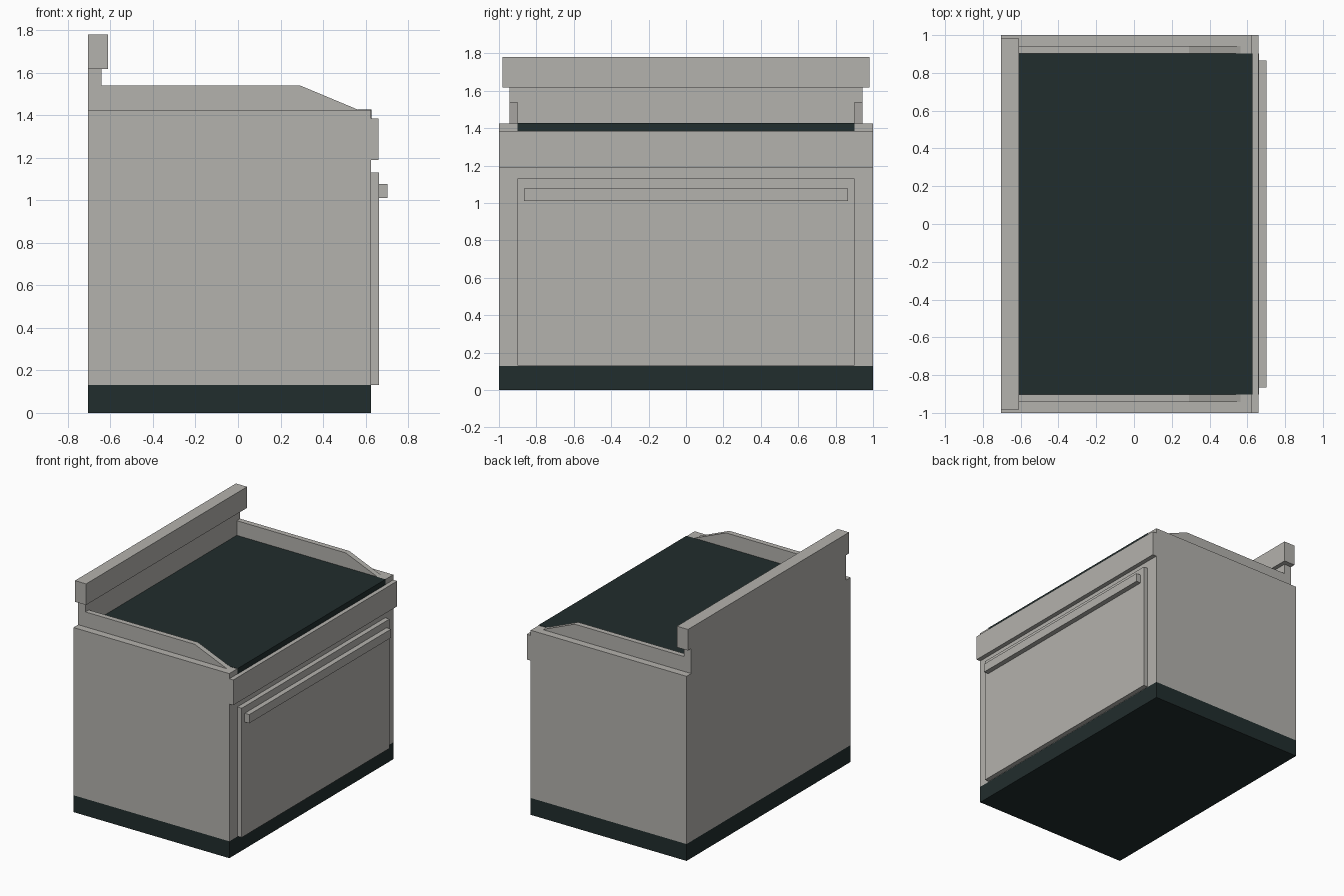
import bpy, bmesh

if "Cube" in bpy.data.objects:
    bpy.data.objects.remove(bpy.data.objects["Cube"])


def material(name, rgb):
    m = bpy.data.materials.new(name)
    m.diffuse_color = (*rgb, 1)
    m.use_nodes = True
    m.node_tree.nodes["Principled BSDF"].inputs["Base Color"].default_value = m.diffuse_color
    return m


STEEL = material("steel grey", (0.455, 0.445, 0.418))
DARK = material("dark slate", (0.0152, 0.0262, 0.0262))


def prism(name, profile, y0, y1, mat):
    """Extrude an x/z profile from y0 to y1."""
    bm = bmesh.new()
    face = bm.faces.new([bm.verts.new((x, y0, z)) for x, z in profile])
    ext = bmesh.ops.extrude_face_region(bm, geom=[face])
    verts = [v for v in ext["geom"] if isinstance(v, bmesh.types.BMVert)]
    bmesh.ops.translate(bm, verts=verts, vec=(0, y1 - y0, 0))
    bmesh.ops.recalc_face_normals(bm, faces=bm.faces)
    me = bpy.data.meshes.new(name)
    bm.to_mesh(me)
    bm.free()
    me.materials.append(mat)
    ob = bpy.data.objects.new(name, me)
    bpy.context.collection.objects.link(ob)
    return ob


def box(name, x0, x1, half_y, z0, z1, mat):
    return prism(name, [(x0, z0), (x1, z0), (x1, z1), (x0, z1)], -half_y, half_y, mat)


# plinth and oven body
box("plinth", -0.705, 0.626, 1.0, 0.0, 0.13, DARK)
box("body", -0.705, 0.626, 1.0, 0.13, 1.425, STEEL)

# dark cooking surface, showing at the top and along the front edge
box("cooktop", -0.65, 0.628, 0.902, 1.385, 1.427, DARK)

# control panel, door and handle on the front
box("control_panel", 0.626, 0.66, 1.0, 1.19, 1.385, STEEL)
box("door", 0.626, 0.663, 0.902, 0.132, 1.13, STEEL)
box("door_handle", 0.663, 0.702, 0.865, 1.01, 1.077, STEEL)

# backsplash as one plate with a wider cap
box("backsplash", -0.705, -0.642, 0.943, 1.425, 1.617, STEEL)
box("backsplash_cap", -0.705, -0.61, 0.982, 1.617, 1.78, STEEL)

# sloped splash guards on both sides
guard = [(-0.642, 1.425), (0.565, 1.425), (0.29, 1.54), (-0.642, 1.54)]
for side, label in ((-1, "left"), (1, "right")):
    y0, y1 = sorted((side * 0.902, side * 0.943))
    prism(f"side_guard_{label}", guard, y0, y1, STEEL)
